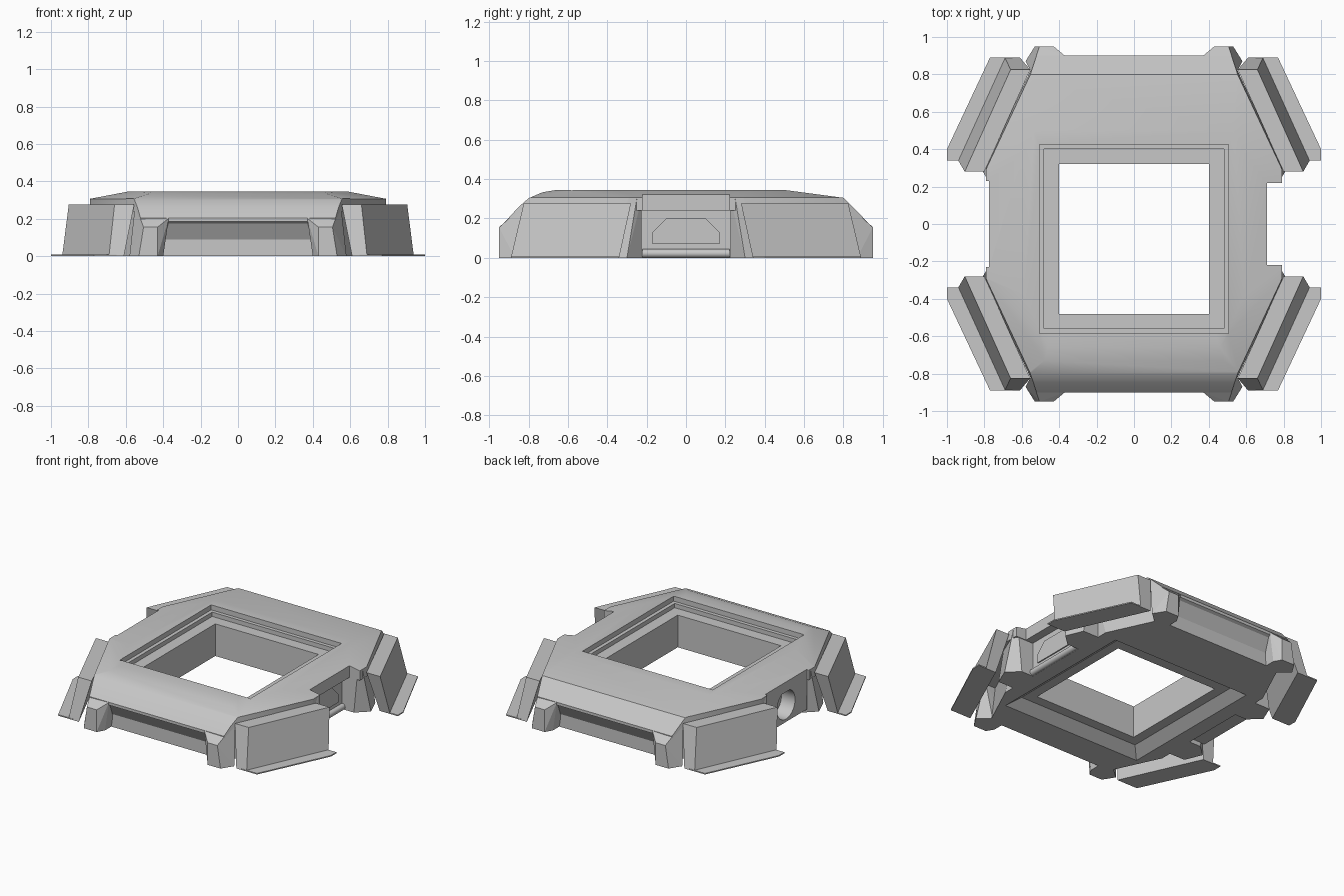
import bpy, bmesh, math
from mathutils import Vector

cube = bpy.data.objects.get("Cube")
if cube:
    bpy.data.objects.remove(cube)

grey = bpy.data.materials.new("warm_grey")
grey.use_nodes = True
grey.diffuse_color = (0.57, 0.57, 0.57, 1)
grey.node_tree.nodes["Principled BSDF"].inputs["Base Color"].default_value = (0.57, 0.57, 0.57, 1)


def finish(name, bm):
    bmesh.ops.recalc_face_normals(bm, faces=bm.faces)
    mesh = bpy.data.meshes.new(name)
    bm.to_mesh(mesh)
    bm.free()
    mesh.materials.append(grey)
    obj = bpy.data.objects.new(name, mesh)
    bpy.context.collection.objects.link(obj)
    return obj


def hull(name, points, sx=1, sy=1):
    bm = bmesh.new()
    for x, y, z in points:
        bm.verts.new((x * sx, y * sy, z))
    bmesh.ops.convex_hull(bm, input=bm.verts)
    bmesh.ops.delete(bm, geom=[v for v in bm.verts if not v.link_faces], context='VERTS')
    bmesh.ops.dissolve_limit(bm, angle_limit=0.01, verts=bm.verts, edges=bm.edges)
    return finish(name, bm)


def box(name, x0, x1, y0, y1, z0, z1):
    return hull(name, [(x, y, z) for x in (x0, x1) for y in (y0, y1) for z in (z0, z1)])


def seat(name, half0, z0, half1, z1):
    """Square frustum around the centre of the opening."""
    return hull(name, [(sx * h, sy * h - 0.08, z) for h, z in ((half0, z0), (half1, z1)) for sx, sy in SIDES])


def ring_points(radius, segments):
    return [(radius * math.cos(i * math.tau / segments), radius * math.sin(i * math.tau / segments))
            for i in range(segments)]


def cut(obj, cutter):
    mod = obj.modifiers.new("cut", 'BOOLEAN')
    mod.operation, mod.solver, mod.object = 'DIFFERENCE', 'EXACT', cutter
    bpy.context.view_layer.objects.active = obj
    bpy.ops.object.modifier_apply(modifier=mod.name)


def prism_x(name, profile, half, planes):
    """Extrude a y-z profile along x, then trim it by planes."""
    bm = bmesh.new()
    face = bm.faces.new([bm.verts.new((-half, y, z)) for y, z in profile])
    ext = bmesh.ops.extrude_face_region(bm, geom=[face])
    for v in ext["geom"]:
        if isinstance(v, bmesh.types.BMVert):
            v.co.x = half
    bmesh.ops.holes_fill(bm, edges=[e for e in bm.edges if e.is_boundary])
    for co, no in planes:
        bmesh.ops.bisect_plane(bm, geom=bm.verts[:] + bm.edges[:] + bm.faces[:],
                               plane_co=co, plane_no=no, clear_outer=True)
        bmesh.ops.holes_fill(bm, edges=[e for e in bm.edges if e.is_boundary])
    return finish(name, bm)


SIDES = [(sx, sy) for sx in (1, -1) for sy in (1, -1)]
# Trimming planes: side shoulders, corner shoulders and corner walls
shoulders = [((s * 0.59, 0, 0.345), (s * 0.19, 0, 1)) for s in (1, -1)]
corners = [((sx * 0.55, sy * 0.81, 0.307), (sx * 0.24, sy * 0.11, 1)) for sx, sy in SIDES]


def diagonals(inset):
    return [((sx * (0.55 - inset), sy * 0.81, 0.3), (sx * 0.077, sy * 0.036, 0.011)) for sx, sy in SIDES]


# Roof with a rounded front and a flat sloped back
roof = prism_x("roof", [(-0.9, 0.185), (-0.9, 0.205), (-0.85, 0.259), (-0.8, 0.303), (-0.73, 0.333),
                        (-0.66, 0.345), (0.5, 0.345), (0.8, 0.305), (0.9, 0.205), (0.9, 0.185),
                        (0.82, 0.24), (-0.82, 0.24)],
               0.79, shoulders + corners + diagonals(0))
# Core under the roof with an undercut groove along each end
core = prism_x("core", [(-0.83, 0), (-0.83, 0.09), (-0.88, 0.175), (-0.9, 0.185), (-0.82, 0.25),
                        (0.82, 0.25), (0.9, 0.185), (0.88, 0.175), (0.83, 0.09), (0.83, 0)],
               0.65, diagonals(0.09))
# Solid side block with a round socket
block = box("right_side_block", -0.775, -0.6, -0.23, 0.23, 0.03, 0.3)
socket = hull("socket", [(x, a, b + 0.15) for x in (-0.87, -0.67) for a, b in ring_points(0.1, 32)])
cut(block, socket)

# Central opening, stepped seat on top and bevelled rim underneath
cutters = [seat("opening", 0.4, -0.1, 0.4, 0.5),
           seat("seat_upper", 0.505, 0.31, 0.505, 0.5),
           seat("seat_lower", 0.48, 0.28, 0.48, 0.5),
           seat("rim_bevel", 0.555, -0.01, 0.47, 0.055)]
for c in cutters:
    cut(roof, c)
    cut(core, c)
notches = [box("left_notch", 0.71, 0.9, -0.22, 0.22, 0, 0.5),
           box("right_notch", -0.9, -0.775, -0.23, 0.23, 0, 0.5)]
for c in notches:
    cut(roof, c)
for c in cutters + notches + [socket]:
    bpy.data.objects.remove(c)

# Left side: framed panel, shelf and round bar
hull("left_panel", [(x, y, z) for x in (0.63, 0.658)
                    for y, z in ((-0.17, 0.07), (0.17, 0.07), (0.17, 0.13), (0.1, 0.2), (-0.1, 0.2), (-0.17, 0.13))])
box("left_shelf", 0.63, 0.69, -0.22, 0.22, 0.25, 0.27)
bar = hull("left_bar", [(a + 0.655, y, b + 0.022) for y in (-0.22, 0.22) for a, b in ring_points(0.022, 16)])

for sx, sy in SIDES:
    tag = ("left" if sx > 0 else "right") + ("_back" if sy > 0 else "_front")
    # Corner foot beside the end groove
    hull(tag + "_foot", [(0.43, 0.95, 0), (0.53, 0.95, 0), (0.58, 0.87, 0), (0.5, 0.8, 0), (0.4, 0.8, 0),
                         (0.4, 0.9, 0), (0.37, 0.9, 0.203), (0.43, 0.95, 0.155), (0.505, 0.95, 0.155),
                         (0.55, 0.815, 0.275), (0.4, 0.82, 0.275)], sx, sy)
    # Leaning armour block with a thin base flange
    hull(tag + "_armour", [(0.61, 0.89, 0), (0.69, 0.89, 0), (0.94, 0.34, 0), (0.86, 0.34, 0),
                           (0.555, 0.825, 0.275), (0.66, 0.825, 0.275), (0.905, 0.28, 0.275), (0.8, 0.28, 0.275)],
         sx, sy)
    hull(tag + "_flange", [(x, y, z) for z in (0, 0.008) for x, y in
                           ((0.65, 0.89), (0.77, 0.89), (1.0, 0.4), (1.0, 0.34), (0.9, 0.34))], sx, sy)
    # Post beside the side recess
    hull(tag + "_post", [(0.62, 0.225, 0), (0.74, 0.225, 0), (0.82, 0.3, 0), (0.77, 0.42, 0), (0.6, 0.42, 0),
                         (0.64, 0.225, 0.3), (0.77, 0.225, 0.3), (0.79, 0.25, 0.3), (0.72, 0.42, 0.3),
                         (0.6, 0.42, 0.3)], sx, sy)

# Smooth shading on the curved parts
for obj in (roof, block, bar):
    bpy.ops.object.select_all(action='DESELECT')
    obj.select_set(True)
    bpy.context.view_layer.objects.active = obj
    bpy.ops.object.shade_smooth_by_angle(angle=math.radians(30))
